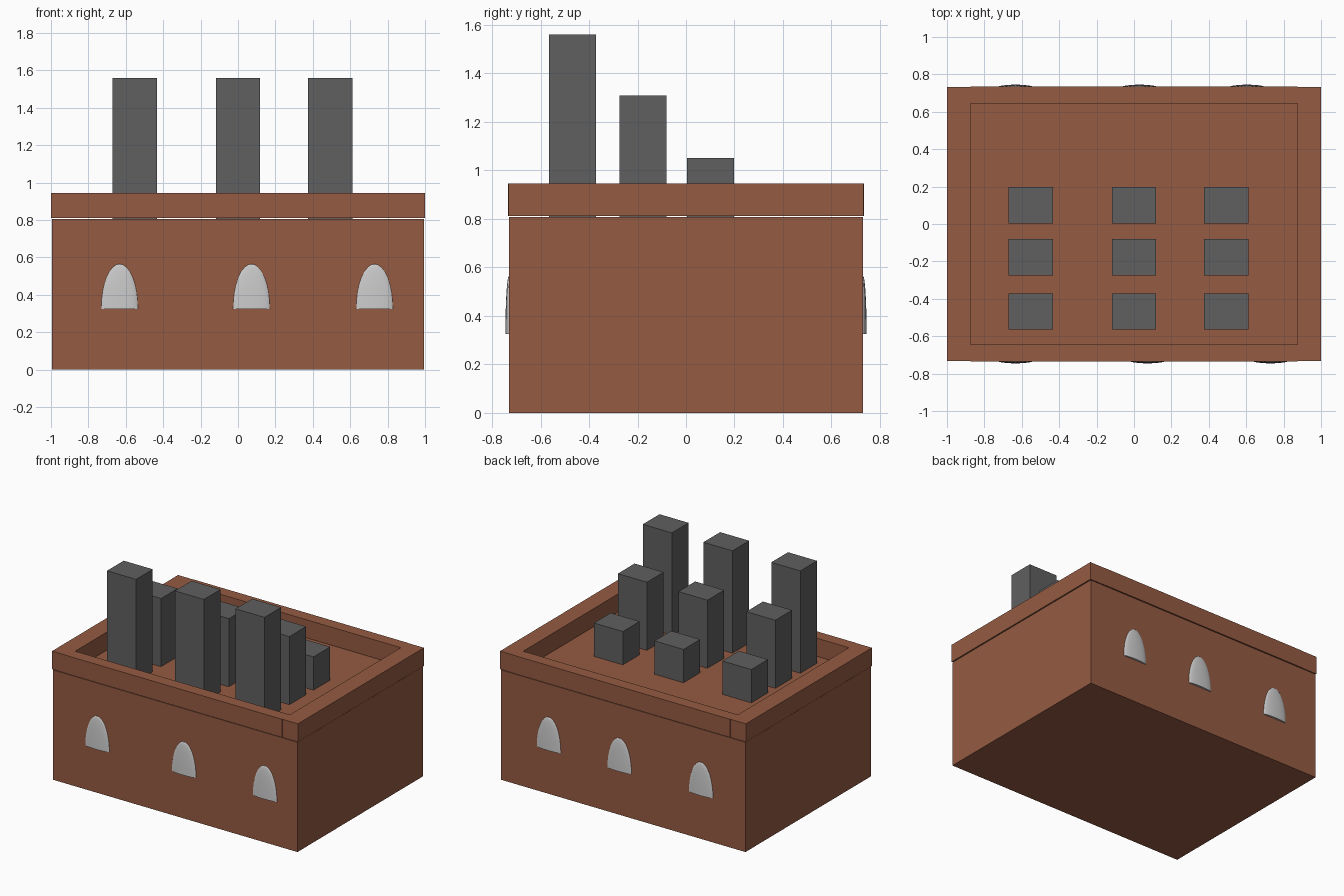
import bpy, bmesh
from mathutils import Vector

if "Cube" in bpy.data.objects:
    bpy.data.objects.remove(bpy.data.objects["Cube"])


def material(name, rgb):
    m = bpy.data.materials.new(name)
    m.diffuse_color = (*rgb, 1)
    m.use_nodes = True
    m.node_tree.nodes["Principled BSDF"].inputs["Base Color"].default_value = m.diffuse_color
    return m


brick = material("brick", (0.30, 0.105, 0.055))
dark = material("dark_metal", (0.115, 0.115, 0.115))


def finish(name, bm, mat=None):
    mesh = bpy.data.meshes.new(name)
    bm.to_mesh(mesh)
    bm.free()
    ob = bpy.data.objects.new(name, mesh)
    bpy.context.collection.objects.link(ob)
    if mat:
        mesh.materials.append(mat)
    return ob


def box(name, lo, hi, mat):
    lo, hi = Vector(lo), Vector(hi)
    bm = bmesh.new()
    bmesh.ops.create_cube(bm, size=1)
    bmesh.ops.scale(bm, vec=hi - lo, verts=bm.verts)
    bmesh.ops.translate(bm, vec=(lo + hi) / 2, verts=bm.verts)
    return finish(name, bm, mat)


def window(name, x, y):
    # half of a flattened ellipsoid with a flat sill
    bm = bmesh.new()
    bmesh.ops.create_uvsphere(bm, u_segments=32, v_segments=16, radius=1)
    cut = bmesh.ops.bisect_plane(bm, geom=bm.verts[:] + bm.edges[:] + bm.faces[:],
                                 plane_co=(0, 0, 0), plane_no=(0, 0, -1), clear_outer=True)
    edges = [e for e in bm.edges if e.is_boundary]
    bmesh.ops.contextual_create(bm, geom=edges)
    bmesh.ops.recalc_face_normals(bm, faces=bm.faces)
    bmesh.ops.scale(bm, vec=(0.098, 0.015, 0.24), verts=bm.verts)
    bmesh.ops.translate(bm, vec=(x, y, 0.325), verts=bm.verts)
    ob = finish(name, bm)
    bpy.ops.object.select_all(action='DESELECT')
    ob.select_set(True)
    bpy.context.view_layer.objects.active = ob
    bpy.ops.object.shade_smooth_by_angle()


# Main building
box("building", (-0.995, -0.73, 0), (0.995, 0.73, 0.807), brick)

# Parapet bars around the roof
for s, side in ((-1, "left"), (1, "right")):
    xs = sorted((s * 0.873, s))
    box(f"parapet_{side}", (xs[0], -0.732, 0.812), (xs[1], 0.732, 0.945), brick)
for s, side in ((-1, "front"), (1, "back")):
    ys = sorted((s * 0.645, s * 0.734))
    box(f"parapet_{side}", (-0.873, ys[0], 0.812), (0.873, ys[1], 0.945), brick)

# Three rows of chimneys, tallest at the front
for y, top in ((-0.468, 1.56), (-0.178, 1.308), (0.101, 1.052)):
    for x in (-0.552, 0.0, 0.493):
        box("chimney", (x - 0.118, y - 0.097, 0.805), (x + 0.118, y + 0.097, top), dark)

# Arched windows on front and back walls
for x in (-0.633, 0.072, 0.73):
    window("front_window", x, -0.73)
for x in (-0.633, 0.03, 0.605):
    window("back_window", x, 0.73)
